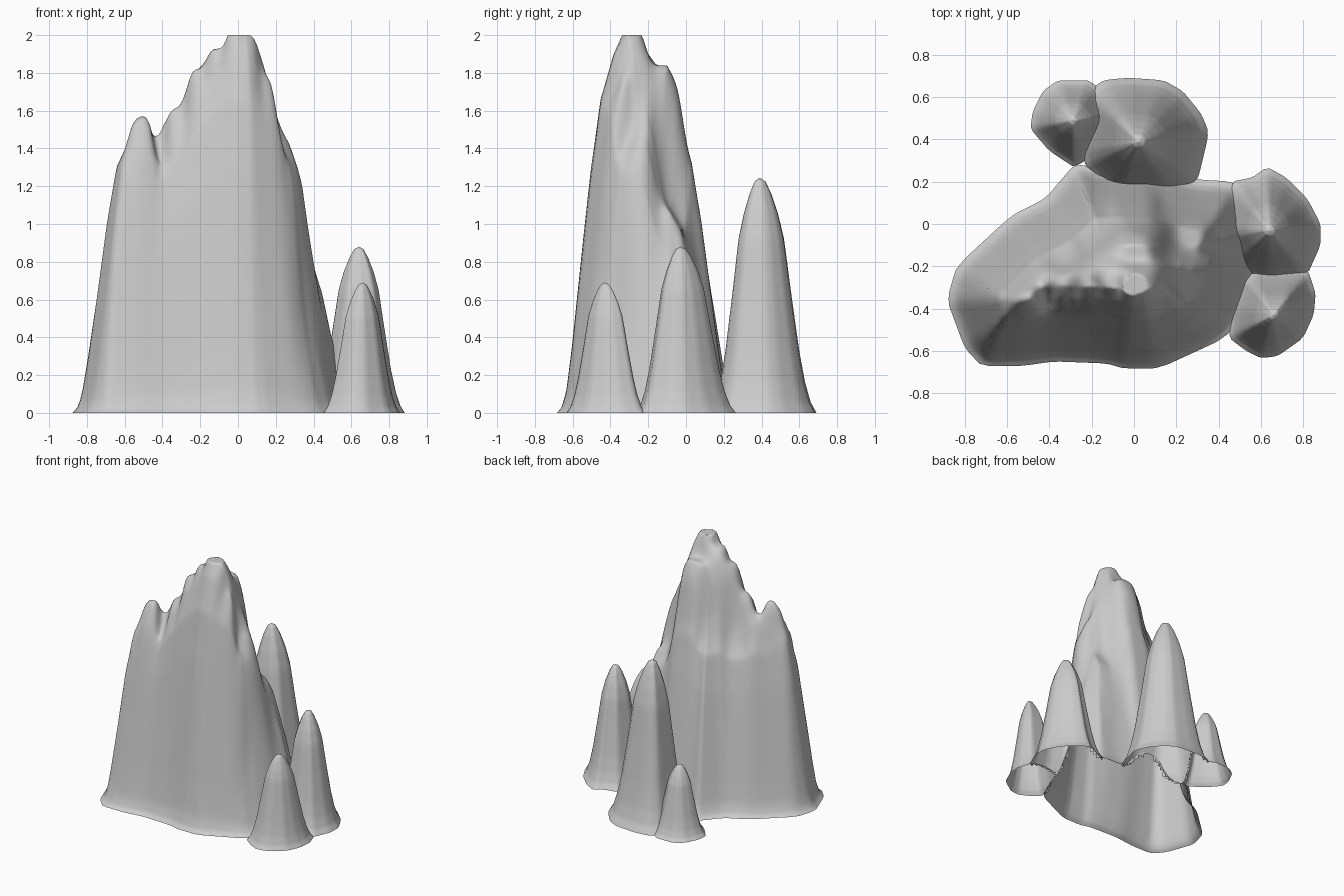
import bpy, bmesh, math

if "Cube" in bpy.data.objects:
    bpy.data.objects.remove(bpy.data.objects["Cube"])

# Slope profiles: (distance in from the foot, height share) and (radius share, height share)
WALL = [(0, 0), (.025, .015), (.05, .06), (.08, .18), (.13, .42), (.18, .66), (.23, .85), (.3, .95), (.36, 1)]
CONE = [(0, 1), (.1, .985), (.2, .935), (.32, .85), (.43, .74), (.56, .5), (.7, .26), (.8, .13), (.9, .045), (1, 0)]

# Foot outlines
MASSIF = [(-.885, -.36), (-.80, -.59), (-.72, -.672), (-.53, -.672), (-.38, -.65), (-.13, -.66),
          (-.05, -.683), (.12, -.683), (.43, -.54), (.53, -.4), (.64, -.05), (.48, .2), (.3, .21),
          (.1, .26), (-.15, .26), (-.28, .285), (-.42, .12), (-.58, .04), (-.84, -.2)]
# Crest heights (x, y, z) that shape the top of the massif
CREST = [(0, -.3, 2.05), (.05, -.33, 2.0), (0, -.12, 1.84), (-.12, -.28, 1.93), (-.2, -.3, 1.82),
         (-.33, -.33, 1.62), (-.42, -.35, 1.42), (-.48, -.37, 1.65), (-.65, -.45, 1.54),
         (.16, -.35, 1.87), (.24, -.3, 1.5), (.27, -.05, 1.13), (.42, -.05, .97), (.2, .15, 1.05),
         (0, .1, 1.55), (-.2, .02, 1.4), (-.35, -.12, 1.35), (-.05, -.6, 2.0), (-.3, -.6, 1.68),
         (-.6, -.6, 1.5), (.2, -.6, 1.75), (.42, -.4, 1.0), (-.8, -.3, 1.5), (-.58, -.2, 1.4)]
# Side peaks: name, apex, height, foot outline
PEAKS = [
    ("back_peak", (.02, .39), 1.245,
     [(-.22, .62), (-.15, .68), (-.03, .692), (.14, .68), (.23, .63), (.32, .52), (.355, .43),
      (.3, .2), (.18, .13), (-.1, .13), (-.25, .3)]),
    ("small_back_peak", (-.29, .49), .535,
     [(-.49, .45), (-.48, .53), (-.43, .63), (-.36, .68), (-.2, .68), (-.05, .5), (-.27, .26), (-.4, .345)]),
    ("right_peak", (.64, -.03), .88,
     [(.883, 0), (.883, -.1), (.82, -.24), (.65, -.27), (.48, -.22), (.38, -.05), (.46, .2),
      (.56, .22), (.63, .27), (.72, .22), (.82, .12)]),
    ("front_right_peak", (.66, -.43), .69,
     [(.86, -.33), (.85, -.43), (.8, -.54), (.68, -.625), (.6, -.635), (.53, -.6), (.45, -.54),
      (.46, -.4), (.52, -.22), (.82, -.21)]),
]


def lerp_table(table, v):
    for (a, fa), (b, fb) in zip(table, table[1:]):
        if v <= b:
            return fa + (fb - fa) * (v - a) / (b - a)
    return table[-1][1]


def soften(pts, k=.13):
    out = []
    for i, p in enumerate(pts):
        for q in (pts[i - 1], pts[(i + 1) % len(pts)]):
            out.append((p[0] + (q[0] - p[0]) * k, p[1] + (q[1] - p[1]) * k))
    return out


def reach(c, ang, pts):
    """Distance from c to the outline along an angle."""
    dx, dy, best = math.cos(ang), math.sin(ang), .001
    for i, b in enumerate(pts):
        a = pts[i - 1]
        ex, ey = b[0] - a[0], b[1] - a[1]
        den = dx * ey - dy * ex
        if abs(den) < 1e-9:
            continue
        ax, ay = a[0] - c[0], a[1] - c[1]
        r, s = (ax * ey - ay * ex) / den, (ax * dy - ay * dx) / den
        if r > 0 and -1e-6 <= s <= 1 + 1e-6:
            best = max(best, r)
    return best


def edge_distance(x, y, pts):
    best = 9
    for i, b in enumerate(pts):
        a = pts[i - 1]
        ex, ey = b[0] - a[0], b[1] - a[1]
        s = max(0, min(1, ((x - a[0]) * ex + (y - a[1]) * ey) / (ex * ex + ey * ey)))
        best = min(best, math.hypot(x - a[0] - ex * s, y - a[1] - ey * s))
    return best


def massif_part():
    c, pts = (-.05, -.25), soften(MASSIF)

    def height(x, y):
        r = math.hypot(x - c[0], y - c[1])
        if r > reach(c, math.atan2(y - c[1], x - c[0]), pts):
            return 0
        num = den = 0
        for px, py, pz in CREST:
            w = ((x - px) ** 2 + (y - py) ** 2 + .0016) ** -2
            num, den = num + w * pz, den + w
        return min(2.0, num / den * lerp_table(WALL, edge_distance(x, y, pts)))
    return "main_massif", c, pts, height, 150, 60


def peak_part(name, c, top, outline):
    pts = soften(outline)

    def height(x, y):
        r = math.hypot(x - c[0], y - c[1])
        return top * lerp_table(CONE, r / reach(c, math.atan2(y - c[1], x - c[0]), pts))
    return name, c, pts, height, 72, 40


def build(part, others):
    """Rings from the foot up to the centre, hidden inner faces trimmed away."""
    name, c, pts, height, n, rings = part
    bm = bmesh.new()
    hidden = set()

    def add(x, y, z):
        v = bm.verts.new((x, y, z))
        if any(o[3](x, y) > z + .004 for o in others):
            hidden.add(v)
        return v

    apex = add(c[0], c[1], height(*c))
    prev = None
    for j in range(1, rings + 1):
        ring = []
        for i in range(n):
            a = 2 * math.pi * i / n
            r = reach(c, a, pts) * j / rings
            x, y = c[0] + r * math.cos(a), c[1] + r * math.sin(a)
            ring.append(add(x, y, 0 if j == rings else height(x, y)))
        for i in range(n):
            k = (i + 1) % n
            if prev:
                bm.faces.new((prev[i], ring[i], ring[k], prev[k]))
            else:
                bm.faces.new((apex, ring[i], ring[k]))
        prev = ring
    dead = [f for f in bm.faces if all(v in hidden for v in f.verts)]
    bmesh.ops.delete(bm, geom=dead, context='FACES')
    for f in bm.faces:
        f.smooth = True
    me = bpy.data.meshes.new(name)
    bm.to_mesh(me)
    bm.free()
    bpy.context.collection.objects.link(bpy.data.objects.new(name, me))


# Main massif with its four side peaks
parts = [massif_part()] + [peak_part(*p) for p in PEAKS]
for p in parts:
    build(p, [o for o in parts if o is not p])
